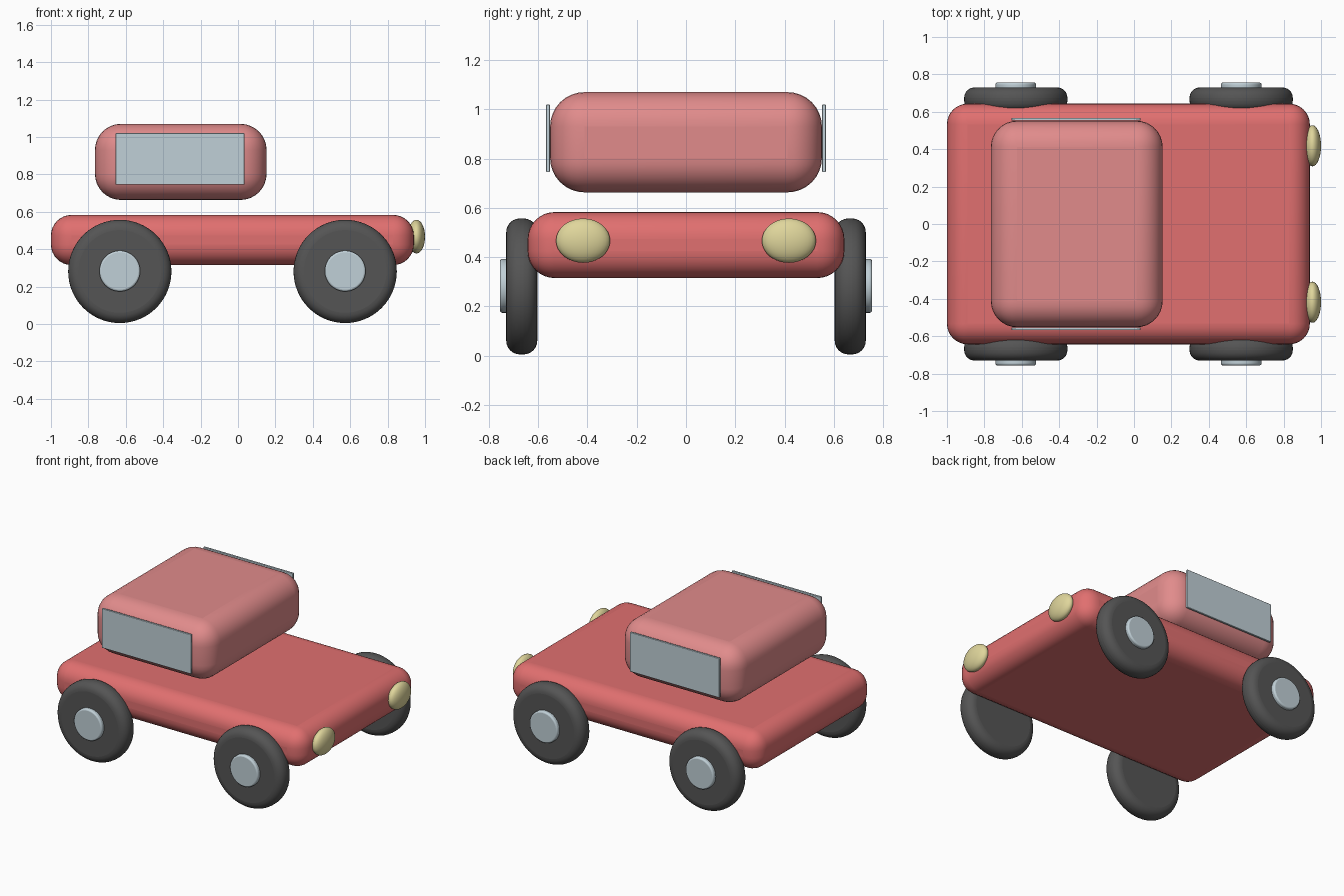
import bpy
import math

cube = bpy.data.objects.get("Cube")
if cube:
    bpy.data.objects.remove(cube, do_unlink=True)


def material(name, color):
    mat = bpy.data.materials.new(name)
    mat.use_nodes = True
    rgba = (*color, 1)
    mat.diffuse_color = rgba
    mat.node_tree.nodes["Principled BSDF"].inputs["Base Color"].default_value = rgba
    return mat


red = material("body red", (0.75, 0.16, 0.16))
pink = material("cabin pink", (0.75, 0.26, 0.26))
rubber = material("rubber grey", (0.09, 0.09, 0.09))
glass = material("pale blue grey", (0.53, 0.63, 0.68))
cream = material("lamp yellow", (0.74, 0.67, 0.33))


def finish(name, mat, bevel=0, segments=6):
    """Name and colour the active object, round its edges, shade it smooth."""
    obj = bpy.context.object
    obj.name = name
    obj.data.materials.append(mat)
    bpy.ops.object.transform_apply(location=False, rotation=True, scale=True)
    if bevel:
        mod = obj.modifiers.new("rounded edges", 'BEVEL')
        mod.width = bevel
        mod.segments = segments
        mod.limit_method = 'ANGLE'
        mod.angle_limit = math.radians(40)
    bpy.ops.object.shade_smooth_by_angle(angle=math.radians(35))
    return obj


def box(name, low, high, mat, bevel, segments=6):
    center = [(a + b) / 2 for a, b in zip(low, high)]
    bpy.ops.mesh.primitive_cube_add(size=1, location=center)
    bpy.context.object.scale = [b - a for a, b in zip(low, high)]
    return finish(name, mat, bevel, segments)


def disc(name, center, radius, depth, mat, bevel, segments):
    bpy.ops.mesh.primitive_cylinder_add(vertices=64, radius=radius, depth=depth,
                                        location=center, rotation=(math.pi / 2, 0, 0))
    return finish(name, mat, bevel, segments)


# Rounded chassis and the cabin floating above it
box("body", (-1, -0.643, 0.315), (0.94, 0.643, 0.583), red, 0.11, 8)
box("cabin", (-0.765, -0.552, 0.663), (0.153, 0.552, 1.07), pink, 0.14, 8)

for side, s in (("left", 1), ("right", -1)):
    # The sides of travel: the headlamps point along +x
    y_in, y_out = sorted((s * 0.553, s * 0.568))
    box(f"side_window_{side}", (-0.655, y_in, 0.745), (0.035, y_out, 1.02), glass, 0.003, 2)

    bpy.ops.mesh.primitive_uv_sphere_add(segments=32, ring_count=16, radius=1,
                                         location=(0.954, s * 0.418, 0.467))
    bpy.context.object.scale = (0.046, 0.11, 0.09)
    finish(f"headlamp_{side}", cream)

    # Wheels with raised hubs on the outer face
    for end, x in (("rear", -0.632), ("front", 0.573)):
        disc(f"{end}_wheel_{side}", (x, s * 0.667, 0.281), 0.276, 0.126, rubber, 0.055, 6)
        disc(f"{end}_hub_{side}", (x, s * 0.733, 0.283), 0.109, 0.046, glass, 0.01, 3)
